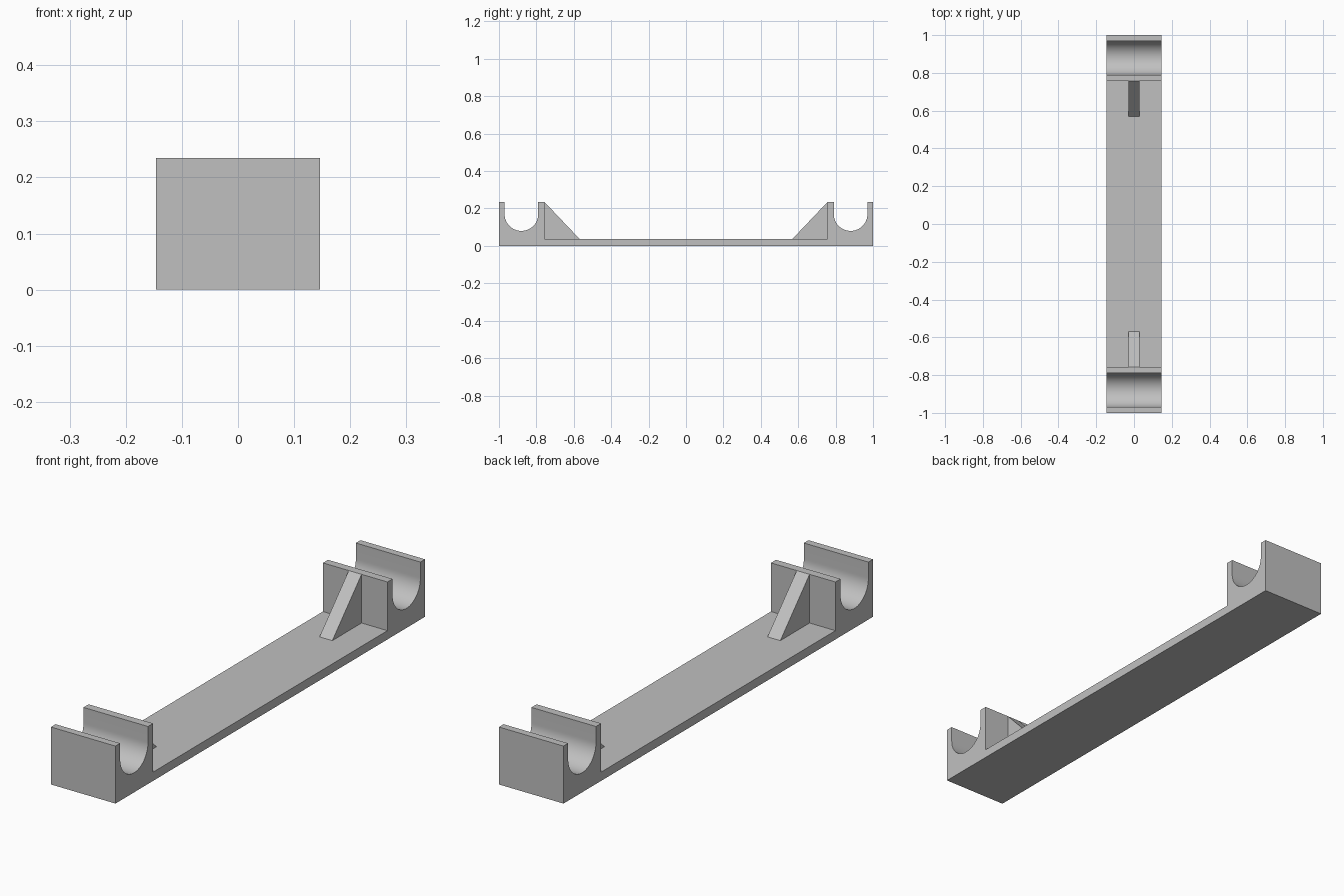
import bpy
import bmesh
from math import cos, sin, pi, radians

if "Cube" in bpy.data.objects:
    bpy.data.objects.remove(bpy.data.objects["Cube"], do_unlink=True)

HALF_WIDTH = 0.146
HEIGHT = 0.235
BASE = 0.036
BLOCK_INNER = 0.757      # inner face of each cradle block
SLOT_Y, SLOT_Z, SLOT_R = 0.88, 0.17, 0.09
RIB_HALF, RIB_TOE = 0.029, 0.568
ARC_STEPS = 32

grey = bpy.data.materials.new("light_grey")
grey.use_nodes = True
grey.diffuse_color = (0.53, 0.53, 0.53, 1)
grey.node_tree.nodes["Principled BSDF"].inputs["Base Color"].default_value = grey.diffuse_color


def extrude_profile(name, points, half):
    """Extrude a closed (y, z) outline along x, centred on x = 0."""
    bm = bmesh.new()
    face = bm.faces.new([bm.verts.new((-half, y, z)) for y, z in points])
    out = bmesh.ops.extrude_face_region(bm, geom=[face])
    verts = [v for v in out["geom"] if isinstance(v, bmesh.types.BMVert)]
    bmesh.ops.translate(bm, verts=verts, vec=(2 * half, 0, 0))
    bmesh.ops.recalc_face_normals(bm, faces=bm.faces)
    mesh = bpy.data.meshes.new(name)
    bm.to_mesh(mesh)
    bm.free()
    mesh.materials.append(grey)
    obj = bpy.data.objects.new(name, mesh)
    bpy.context.collection.objects.link(obj)
    return obj


# Base plate with a round-bottomed cradle at each end, as one outline
slot = [(SLOT_Y + SLOT_R * cos(a), SLOT_Z + SLOT_R * sin(a))
        for a in (pi + pi * i / ARC_STEPS for i in range(ARC_STEPS + 1))]
half_outline = [(BLOCK_INNER, BASE), (BLOCK_INNER, HEIGHT), (SLOT_Y - SLOT_R, HEIGHT),
                *slot, (SLOT_Y + SLOT_R, HEIGHT), (1, HEIGHT), (1, 0)]
mirrored = [(-y, z) for y, z in reversed(half_outline)]
body = extrude_profile("cradle_base", half_outline + mirrored, HALF_WIDTH)

# Smooth the slots, keep the other edges crisp
bpy.ops.object.select_all(action='DESELECT')
body.select_set(True)
bpy.context.view_layer.objects.active = body
bpy.ops.object.shade_smooth_by_angle(angle=radians(30))

# Triangular ribs bracing the inner faces of the cradles
for name, side in (("front_rib", -1), ("back_rib", 1)):
    extrude_profile(name, [(side * RIB_TOE, BASE), (side * BLOCK_INNER, BASE),
                           (side * BLOCK_INNER, HEIGHT)], RIB_HALF)
